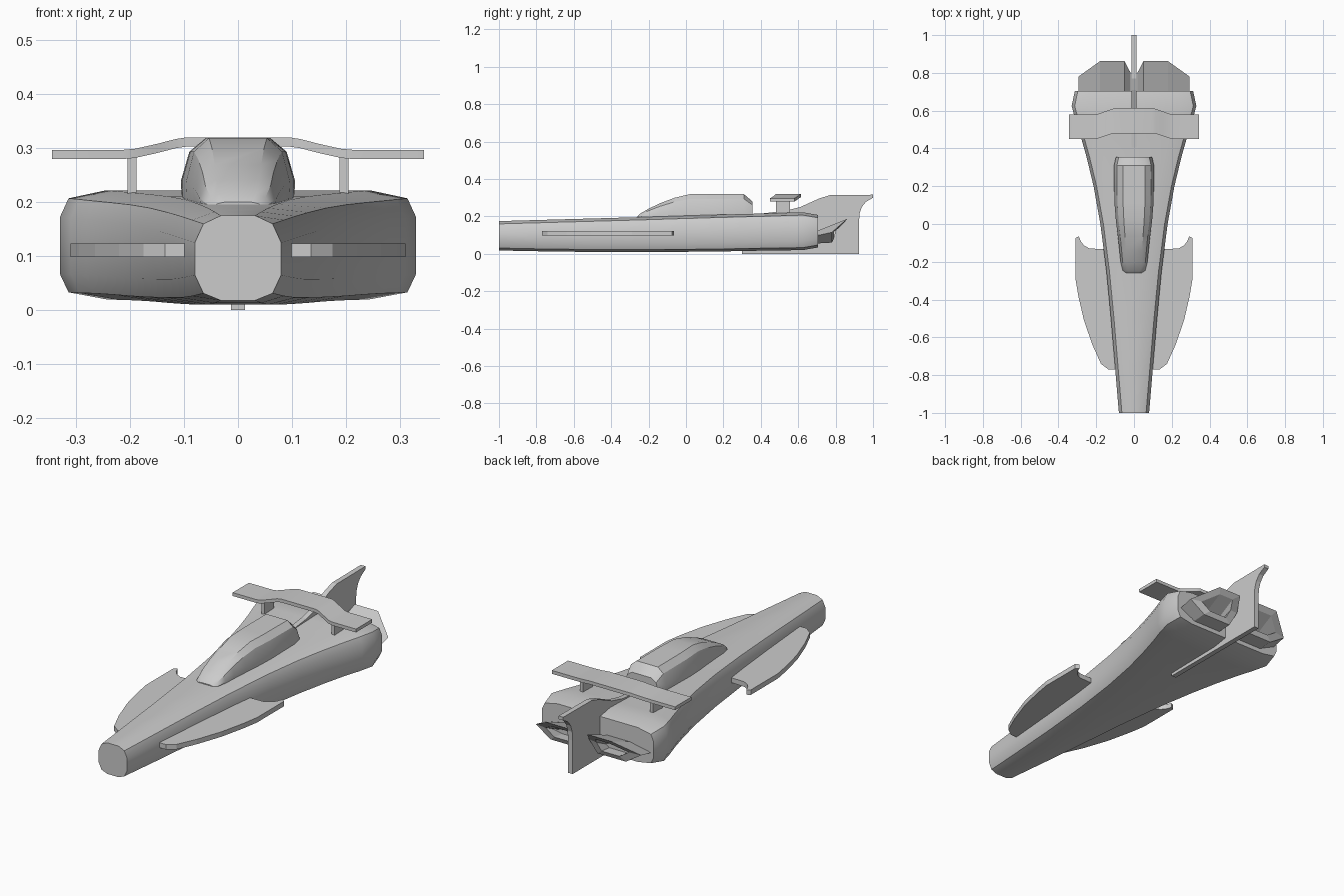
import bpy, bmesh, math

if "Cube" in bpy.data.objects:
    bpy.data.objects.remove(bpy.data.objects["Cube"])

def finish(name, bm, smooth=None, mirror=False):
    bmesh.ops.remove_doubles(bm, verts=bm.verts, dist=1e-5)
    bmesh.ops.recalc_face_normals(bm, faces=bm.faces)
    me = bpy.data.meshes.new(name)
    bm.to_mesh(me)
    bm.free()
    ob = bpy.data.objects.new(name, me)
    bpy.context.collection.objects.link(ob)
    if smooth:
        for p in me.polygons:
            p.use_smooth = True
        me.set_sharp_from_angle(angle=math.radians(smooth))
    if mirror:
        ob.modifiers.new("Mirror", 'MIRROR')
    return ob

def loft(name, rings, caps=True, **kw):
    bm = bmesh.new()
    vs = [[bm.verts.new(p) for p in r] for r in rings]
    n = len(vs[0])
    for a, b in zip(vs, vs[1:]):
        for i in range(n):
            j = (i + 1) % n
            bm.faces.new((a[i], a[j], b[j], b[i]))
    if caps:
        bm.faces.new(vs[0])
        bm.faces.new(vs[-1])
    return finish(name, bm, **kw)

def both_sides(half, y):
    return [(x, y, z) for x, z in half] + [(-x, y, z) for x, z in reversed(half)]

# Hull: chamfered sections (y, half width, top, bottom)
hull = []
for y, w, zt, zb in [(-1, .08, .175, .018), (-.75, .101, .182, .013), (-.5, .122, .189, .01),
                     (-.25, .146, .196, .01), (0, .178, .204, .011), (.2, .214, .21, .013),
                     (.35, .25, .214, .016), (.46, .281, .217, .018), (.55, .31, .22, .019),
                     (.625, .33, .222, .02), (.705, .313, .208, .034)]:
    t = min(1, (w - .08) / .25)
    wi, wc = w * (.4 + .34 * t), w - .016
    hull.append(both_sides([(wi, zt), (wc, zt - .015), (w, zt - .05),
                            (w, zb + .047), (wc, zb + .013), (wi, zb)], y))
loft("hull", hull, smooth=30)

# Canopy: (y, half width, top)
canopy = []
for y, w, zt in [(-.26, .045, .2), (-.245, .06, .215), (-.2, .071, .241), (-.14, .077, .27),
                 (-.06, .086, .3), (.02, .096, .319), (.12, .104, .319), (.31, .106, .319),
                 (.355, .095, .28)]:
    h = zt - .185
    canopy.append(both_sides([(.56 * w, zt), (.85 * w, zt - .19 * h),
                              (w, zt - .6 * h), (.97 * w, .185)], y))
loft("canopy", canopy, smooth=30)

# Spoiler wing: (x, front y, back y, top z)
half = [(.345, .45, .58, .297), (.212, .45, .58, .297), (.19, .453, .583, .299),
        (.15, .467, .597, .308), (.115, .478, .609, .317), (.095, .48, .615, .32)]
wing = [(-x, a, b, z) for x, a, b, z in half] + half[::-1]
loft("spoiler_wing", [[(x, a, z), (x, b, z), (x, b, z - .017), (x, a, z - .017)]
                      for x, a, b, z in wing], smooth=30)
loft("spoiler_posts", [[(.188, .48, z), (.205, .48, z), (.205, .555, z), (.188, .555, z)]
                       for z in (.2, .285)], mirror=True)

# Side fins: top outline extruded in z
fin = [(.08, -.77), (.135, -.77), (.175, -.74), (.22, -.64), (.265, -.51), (.295, -.38),
       (.31, -.29), (.31, -.075), (.292, -.065), (.28, -.095), (.262, -.115),
       (.235, -.13), (.1, -.135)]
loft("side_fins", [[(x, y, z) for x, y in fin] for z in (.098, .123)], mirror=True)

# Tail fin with keel: side outline extruded in x
tail = [(.3, 0), (.925, 0), (.925, .17), (.928, .215), (.94, .25), (.962, .278), (1, .3),
        (1, .316), (.77, .314), (.71, .295), (.61, .25), (.53, .23), (.4, .215), (.4, .1), (.3, .02)]
loft("tail_fin", [[(x, y, z) for y, z in tail] for x in (-.013, .013)])

# Exhaust nozzles: flaring hexagonal tubes with slanted open ends
root = [(.295, .69, .095), (.18, .69, .118), (.05, .69, .118),
        (.018, .69, .095), (.05, .69, .055), (.21, .69, .055)]
rim = [(.295, .78, .115), (.18, .862, .187), (.05, .862, .187),
       (.018, .80, .13), (.05, .78, .06), (.21, .78, .06)]
c = [sum(p[k] for p in rim) / 6 for k in range(3)]
lip = [tuple(c[k] + (p[k] - c[k]) * .62 for k in range(3)) for p in rim]
throat = [(x, .73, .075 + (z - .075) * .3) for x, y, z in lip]
loft("exhaust_nozzles", [root, rim, lip, throat], mirror=True)
